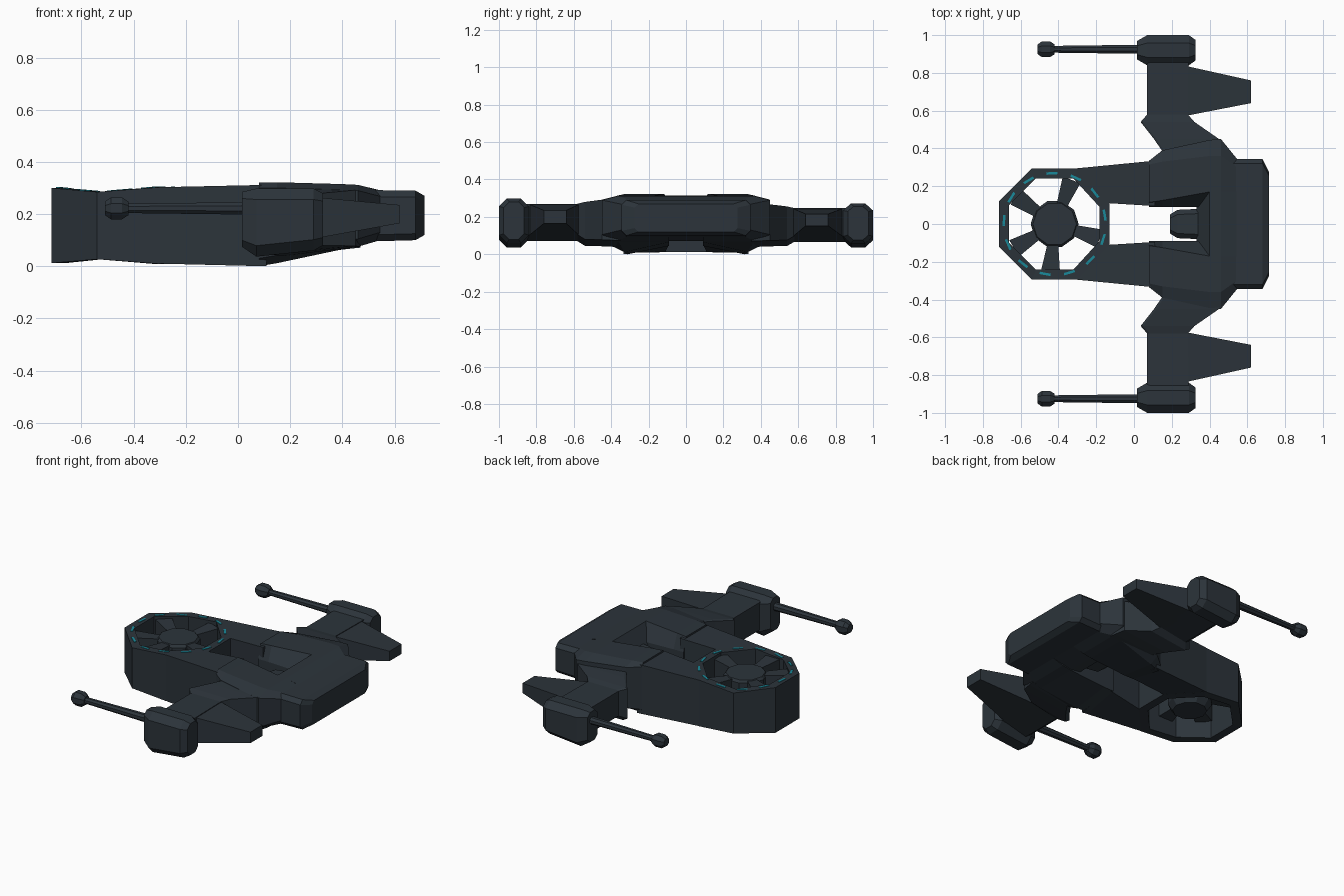
import bpy, bmesh, math
from mathutils import Vector
from mathutils.geometry import intersect_line_line_2d

if "Cube" in bpy.data.objects:
    bpy.data.objects.remove(bpy.data.objects["Cube"])

def material(name, rgb):
    m = bpy.data.materials.new(name)
    m.diffuse_color = (*rgb, 1)
    m.use_nodes = True
    m.node_tree.nodes["Principled BSDF"].inputs["Base Color"].default_value = m.diffuse_color
    return m

HULL = material("dark slate hull", (0.025, 0.034, 0.043))
TEAL = material("teal lights", (0.010, 0.25, 0.32))

def finish(name, bm, mat=HULL):
    bmesh.ops.recalc_face_normals(bm, faces=bm.faces)
    me = bpy.data.meshes.new(name)
    bm.to_mesh(me)
    bm.free()
    me.materials.append(mat)
    ob = bpy.data.objects.new(name, me)
    bpy.context.collection.objects.link(ob)
    return ob

def loft(name, sections, mat=HULL):
    """Skin a list of equal-length point loops and cap both ends."""
    bm = bmesh.new()
    loops = [[bm.verts.new(p) for p in s] for s in sections]
    for a, b in zip(loops, loops[1:]):
        for i in range(len(a)):
            j = (i + 1) % len(a)
            bm.faces.new((a[i], a[j], b[j], b[i]))
    bm.faces.new(loops[0])
    bm.faces.new(loops[-1])
    return finish(name, bm, mat)

def octo(x, cy, hw, z0, z1, c):
    """Chamfered rectangle across the x axis."""
    pts = [(hw - c, z0), (hw, z0 + c), (hw, z1 - c), (hw - c, z1),
           (c - hw, z1), (-hw, z1 - c), (-hw, z0 + c), (c - hw, z0)]
    return [(x, cy + y, z) for y, z in pts]

# front ring: octagonal rim with an open middle
C = Vector((-0.42, 0, 0))
half = [(-0.13, 0.11, 0.300), (-0.30, 0.295, 0.303), (-0.54, 0.295, 0.285), (-0.715, 0.12, 0.30)]
outer = [Vector(p) for p in half] + [Vector((x, -y, z)) for x, y, z in reversed(half)]

def rim(p, k):
    q = C + (p - C) * k
    return Vector((q.x, q.y, p.z))

def low(p):
    return Vector((p.x, p.y, 0.312 - p.z))

bm = bmesh.new()
rings = [[bm.verts.new(f(p)) for p in outer] for f in (
    lambda p: p, lambda p: rim(p, 0.82), lambda p: low(rim(p, 0.82)), low)]
for a, b in zip(rings, rings[1:] + rings[:1]):
    for i in range(8):
        j = (i + 1) % 8
        bm.faces.new((a[i], a[j], b[j], b[i]))
finish("front_ring", bm)

def rim_point(ang, r, dz):
    """Point on the rim's top at an angle and distance from the ring centre."""
    d = Vector((math.cos(ang), math.sin(ang)))
    for p, q in zip(outer, outer[1:] + outer[:1]):
        hit = intersect_line_line_2d(C.xy, C.xy + d, p.xy, q.xy)
        if hit:
            t = (hit - p.xy).length / (q.xy - p.xy).length
            z = p.z + (q.z - p.z) * t
            return Vector((C.x + d.x * r, C.y + d.y * r, z + dz))

# thirteen teal light dashes on the rim
for n in range(13):
    a = math.radians(10) + math.tau * n / 13
    corners = ((-.11, .264), (.11, .264), (.11, .277), (-.11, .277))
    loft(f"ring_light_{n + 1}", [[rim_point(a + s, r, dz) for s, r in corners] for dz in (-0.003, 0.003)], TEAL)

# hub and five flared spokes
def circle(r, z):
    return [(C.x + r * math.cos(math.tau * i / 10), r * math.sin(math.tau * i / 10), z) for i in range(10)]
loft("ring_hub", [circle(0.10, 0.06), circle(0.127, 0.10), circle(0.127, 0.26), circle(0.115, 0.275)])
for n, deg in enumerate((69, 145, 211, 265, 342)):
    d = Vector((math.cos(math.radians(deg)), math.sin(math.radians(deg)), 0))
    s = Vector((-d.y, d.x, 0))
    secs = []
    for r, w, z0, z1 in ((0.09, 0.026, 0.13, 0.268), (0.25, 0.050, 0.12, 0.282)):
        base = C + d * r
        secs.append([base + s * a * w + Vector((0, 0, z)) for a, z in ((-1, z0), (1, z0), (1, z1), (-1, z1))])
    loft(f"ring_spoke_{n + 1}", secs)

# parts repeated on both sides; the +y wing sits slightly flatter
for side, label, kz in ((-1, "right", 1.0), (1, "left", 0.9)):
    def mir(secs, k=1.0):
        return [[(x, y * side, 0.04 + (z - 0.04) * k) for x, y, z in s] for s in secs]

    # arm joining the ring to the body, underside rising inward
    arm = [(-0.30, 0.295, .303, .01), (-0.13, 0.11, .300, .012), (0.11, 0.095, .312, .045), (0.11, 0.335, .312, 0)]
    loft(f"{label}_arm", mir([[(x, y, b) for x, y, t, b in arm], [(x, y, t) for x, y, t, b in arm]]))

    # half of the main body, with a sloped slot edge
    body = []
    for x, yi, yt, yo, zt, zb in ((0.08, 0.115, 0.315, 0.335, 0.322, 0.0), (0.15, 0.125, 0.33, 0.39, 0.322, 0.012),
                                  (0.40, 0.17, 0.36, 0.445, 0.315, 0.065), (0.46, 0.17, 0.36, 0.45, 0.312, 0.075),
                                  (0.545, 0.17, 0.30, 0.345, 0.29, 0.10)):
        body.append([(x, yi, zt), (x, yt, zt), (x, yo, zt - 0.022), (x, yo, zb + 0.03),
                     (x, yt, zb), (x, 0.09, max(zb, 0.045)), (x, 0.09, zt - 0.09)])
    loft(f"{label}_body", mir(body))

    # wing from body to pod
    wing = []
    for y, x0, x1, z0, z1 in ((0.35, 0.14, 0.47, 0.04, 0.298), (0.385, 0.15, 0.465, 0.04, 0.298),
                              (0.45, 0.106, 0.45, 0.043, 0.292),
                              (0.54, 0.035, 0.32, 0.045, 0.280), (0.58, 0.07, 0.285, 0.07, 0.27),
                              (0.86, 0.07, 0.29, 0.07, 0.27)):
        wing.append([(x0, y, z0 + 0.02), (x0, y, z1 - 0.005), (x0 + 0.012, y, z1),
                     (x1, y, z1), (x1, y, z0 + 0.035), (x0 + 0.03, y, z0)])
    loft(f"{label}_wing", mir(wing, kz))

    # tapered rear fin
    loft(f"{label}_fin", mir([
        [(0.26, 0.57, 0.10), (0.26, 0.84, 0.10), (0.26, 0.84, 0.268), (0.26, 0.57, 0.268)],
        [(0.62, 0.64, 0.165), (0.62, 0.76, 0.165), (0.62, 0.76, 0.235), (0.62, 0.64, 0.235)]], kz))

    # wing-tip pod
    loft(f"{label}_pod", mir([octo(0.015, 0.92, 0.048, 0.075, 0.285, 0.025), octo(0.07, 0.92, 0.08, 0.037, 0.298, 0.042),
                              octo(0.29, 0.92, 0.08, 0.06, 0.298, 0.042), octo(0.325, 0.92, 0.055, 0.08, 0.28, 0.03)], kz))

    # gun barrel and muzzle
    def round8(x, r):
        return octo(x, 0.925, r, 0.222 - r, 0.222 + r, r * 0.58)
    loft(f"{label}_gun_barrel", mir([round8(-0.43, 0.018), round8(0.04, 0.024)], kz))
    loft(f"{label}_gun_muzzle", mir([round8(-0.51, 0.026), round8(-0.487, 0.042),
                                     round8(-0.445, 0.042), round8(-0.42, 0.026)], kz))

# body middle behind the slot, sloping down to the slot
prof = [(0.33, 0.21), (0.40, 0.315), (0.46, 0.312), (0.55, 0.29), (0.55, 0.10), (0.40, 0.07), (0.33, 0.08)]
loft("body_middle", [[(x, y, z) for x, z in prof] for y in (-0.172, 0.172)])

# small nub in the slot
loft("slot_nub", [octo(0.19, 0, 0.05, 0.13, 0.20, 0.02), octo(0.23, 0, 0.075, 0.10, 0.22, 0.025),
                  octo(0.34, 0, 0.08, 0.09, 0.23, 0.025)])

# rear engine block
loft("rear_engine_block", [octo(0.50, 0, 0.345, 0.095, 0.292, 0.025), octo(0.68, 0, 0.345, 0.10, 0.29, 0.025),
                           octo(0.715, 0, 0.275, 0.12, 0.27, 0.02)])
